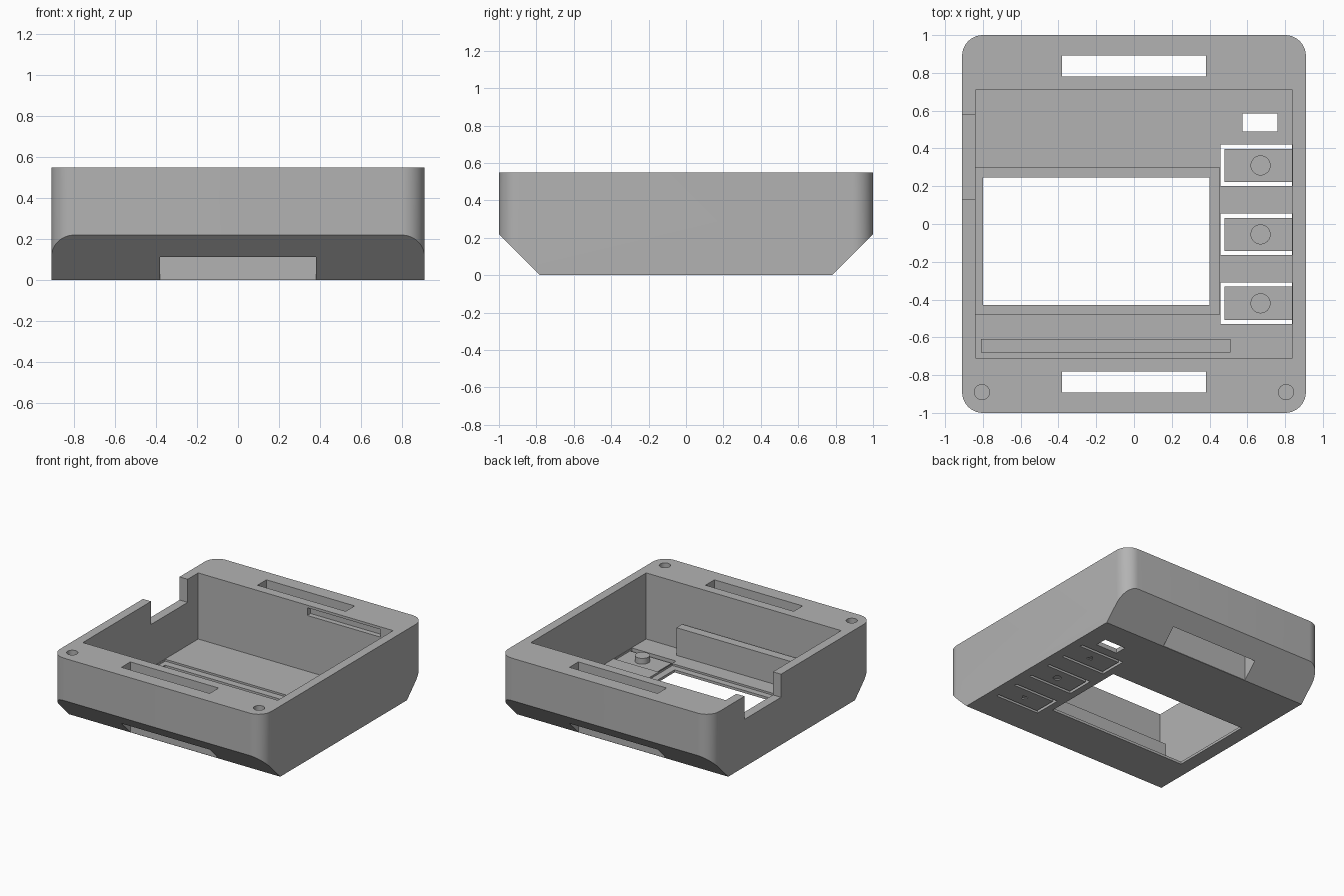
import bpy
import bmesh
from math import cos, sin, pi, radians

cube = bpy.data.objects.get("Cube")
if cube:
    bpy.data.objects.remove(cube, do_unlink=True)

grey = bpy.data.materials.new("plain_grey")
grey.use_nodes = True
COLOUR = (0.45, 0.45, 0.45, 1)
grey.diffuse_color = COLOUR
grey.node_tree.nodes["Principled BSDF"].inputs["Base Color"].default_value = COLOUR

W, L, H = 0.91, 1.0, 0.55      # half width, half length, height
IN_X, IN_Y = 0.84, 0.71        # half size of the cavity
FLOOR, THIN = 0.035, 0.02      # floor and thinned floor heights
BELOW, ABOVE = -0.1, 0.7       # cutter ends beyond the body


def prism(name, outline, lo, hi, axis="z"):
    """Extrude a 2D outline along z, or a (y, z) outline along x."""
    bm = bmesh.new()
    place = (lambda a, b: (a, b, lo)) if axis == "z" else (lambda a, b: (lo, a, b))
    face = bm.faces.new([bm.verts.new(place(a, b)) for a, b in outline])
    new = bmesh.ops.extrude_face_region(bm, geom=[face])["geom"]
    shift = (0, 0, hi - lo) if axis == "z" else (hi - lo, 0, 0)
    bmesh.ops.translate(bm, vec=shift,
                        verts=[v for v in new if isinstance(v, bmesh.types.BMVert)])
    bmesh.ops.recalc_face_normals(bm, faces=bm.faces)
    mesh = bpy.data.meshes.new(name)
    bm.to_mesh(mesh)
    bm.free()
    mesh.materials.append(grey)
    obj = bpy.data.objects.new(name, mesh)
    bpy.context.collection.objects.link(obj)
    return obj


def rect(x0, x1, y0, y1):
    return [(x0, y0), (x1, y0), (x1, y1), (x0, y1)]


def circle(x, y, r, n=32, turn=0):
    return [(x + r * cos(turn + 2 * pi * i / n), y + r * sin(turn + 2 * pi * i / n))
            for i in range(n)]


def rounded_rect(w, l, r, n=12):
    pts = []
    for k, (sx, sy) in enumerate([(1, 1), (-1, 1), (-1, -1), (1, -1)]):
        for i in range(n + 1):
            t = (k + i / n) * pi / 2
            pts.append((sx * (w - r) + r * cos(t), sy * (l - r) + r * sin(t)))
    return pts


def activate(obj):
    bpy.ops.object.select_all(action="DESELECT")
    obj.select_set(True)
    bpy.context.view_layer.objects.active = obj


def cut(outline, lo, hi, axis="z"):
    cutter = prism("cutter", outline, lo, hi, axis)
    cutter.hide_render = True
    mod = body.modifiers.new("cut", "BOOLEAN")
    mod.operation = "DIFFERENCE"
    mod.solver = "EXACT"
    mod.object = cutter
    activate(body)
    bpy.ops.object.modifier_apply(modifier=mod.name)
    bpy.data.objects.remove(cutter, do_unlink=True)


def smooth(obj):
    activate(obj)
    bpy.ops.object.shade_smooth_by_angle(angle=radians(30))


# Shell with rounded corners and an open cavity
body = prism("case_body", rounded_rect(W, L, 0.11), 0, H)
cut(rect(-IN_X, IN_X, -IN_Y, IN_Y), FLOOR, ABOVE)

# Sloped undersides and strap slots at both ends
for s in (-1, 1):
    cut([(s * 0.68, -0.1), (s * 1.1, -0.1), (s * 1.1, 0.32)], -1.2, 1.2, "x")
    y0, y1 = sorted((s * 0.782, s * 0.892))
    cut(rect(-0.38, 0.38, y0, y1), BELOW, ABOVE)

# Screen seat, screen window and small indicator window
cut(rect(-0.838, 0.453, -0.48, 0.30), THIN, 0.2)
cut(rect(-0.80, 0.40, -0.43, 0.245), BELOW, 0.2)
cut(rect(0.575, 0.76, 0.49, 0.585), BELOW, 0.2)

# Cable notch in the side wall and recess in the back wall
cut(rect(-1.1, -0.8, 0.13, 0.58), 0.37, ABOVE)
cut(rect(0.10, 0.73, 0.6, 0.75), 0.47, 0.53)

# Screw holes in the front rim
for s in (-1, 1):
    cut(circle(s * 0.805, -0.89, 0.04), 0.3, ABOVE)

# Flexible buttons: thinned pad, U-shaped gap, engraved mark and inner post
buttons = [("upper", 0.31, 3, pi / 2), ("middle", -0.055, 24, 0), ("lower", -0.42, 3, -pi / 2)]
for label, y, sides, turn in buttons:
    cut(rect(0.457, 0.837, y - 0.11, y + 0.11), THIN, 0.2)
    gap = [(0.837, 0.11), (0.457, 0.11), (0.457, -0.11), (0.837, -0.11),
           (0.837, -0.088), (0.48, -0.088), (0.48, 0.088), (0.837, 0.088)]
    cut([(a, y + b) for a, b in gap], BELOW, 0.2)
    cut(circle(0.67, y, 0.03, sides, turn), BELOW, 0.008)
    smooth(prism(label + "_button_post", circle(0.67, y, 0.053), THIN - 0.003, 0.065))

# Upright rib that holds the circuit board
prism("support_rib", rect(-0.81, 0.51, -0.68, -0.61), FLOOR - 0.005, 0.25)

smooth(body)
